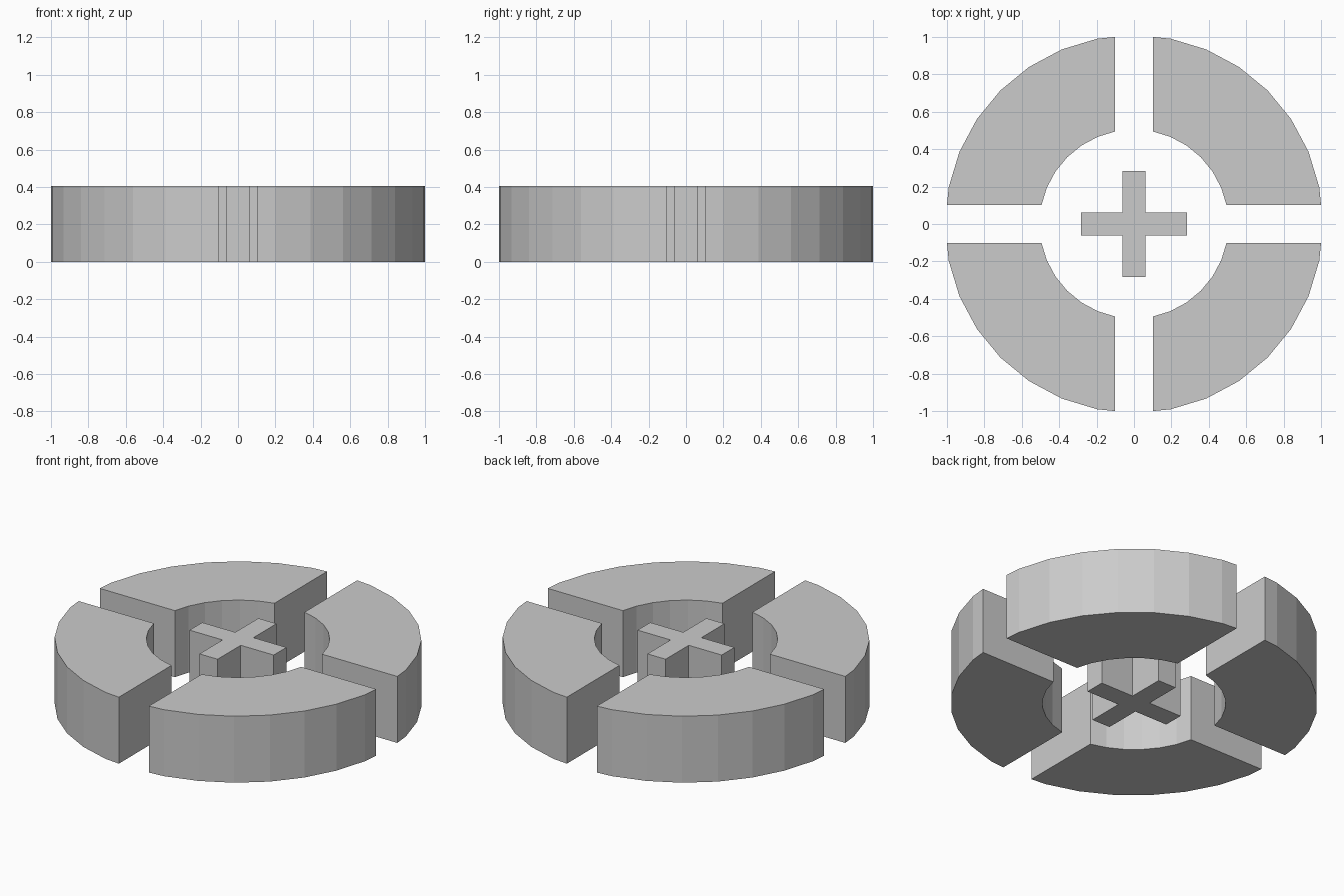
import bpy, bmesh
from math import sin, cos, pi
from mathutils import Matrix

if "Cube" in bpy.data.objects:
    bpy.data.objects.remove(bpy.data.objects["Cube"])

R_OUT, R_IN = 1.01, 0.505     # ring radii (32-sided)
GAP, HEIGHT = 0.101, 0.404    # half slot width, height
ARM, HALF = 0.283, 0.061      # cross arm length, half width


def prism(name, profile, turn=0.0):
    """Extrude a counter-clockwise XY profile up from z = 0, then turn it about z."""
    bm = bmesh.new()
    face = bm.faces.new([bm.verts.new((x, y, 0)) for x, y in profile])
    top = bmesh.ops.extrude_face_region(bm, geom=[face])["geom"]
    bmesh.ops.translate(bm, vec=(0, 0, HEIGHT),
                        verts=[v for v in top if isinstance(v, bmesh.types.BMVert)])
    bmesh.ops.recalc_face_normals(bm, faces=bm.faces[:])
    bm.transform(Matrix.Rotation(turn, 4, 'Z'))
    mesh = bpy.data.meshes.new(name)
    bm.to_mesh(mesh)
    bm.free()
    obj = bpy.data.objects.new(name, mesh)
    bpy.context.collection.objects.link(obj)
    return obj


def slot_arc(radius):
    """First-quadrant part of a 32-gon, cut off at the slot edges."""
    pts = [(radius * cos(k * pi / 16), radius * sin(k * pi / 16)) for k in range(9)]
    i = next(k for k in range(9) if pts[k][1] > GAP)
    (x0, y0), (x1, y1) = pts[i - 1], pts[i]
    cut = x0 + (x1 - x0) * (GAP - y0) / (y1 - y0)
    return [(cut, GAP)] + pts[i:9 - i] + [(GAP, cut)]


# four ring segments
segment = slot_arc(R_OUT) + slot_arc(R_IN)[::-1]
for q in range(4):
    prism(f"ring_segment_{q + 1}", segment, q * pi / 2)

# central cross
corner = [(ARM, -HALF), (ARM, HALF), (HALF, HALF)]
cross = []
for q in range(4):
    cross += corner
    corner = [(-y, x) for x, y in corner]
prism("centre_cross", cross)
